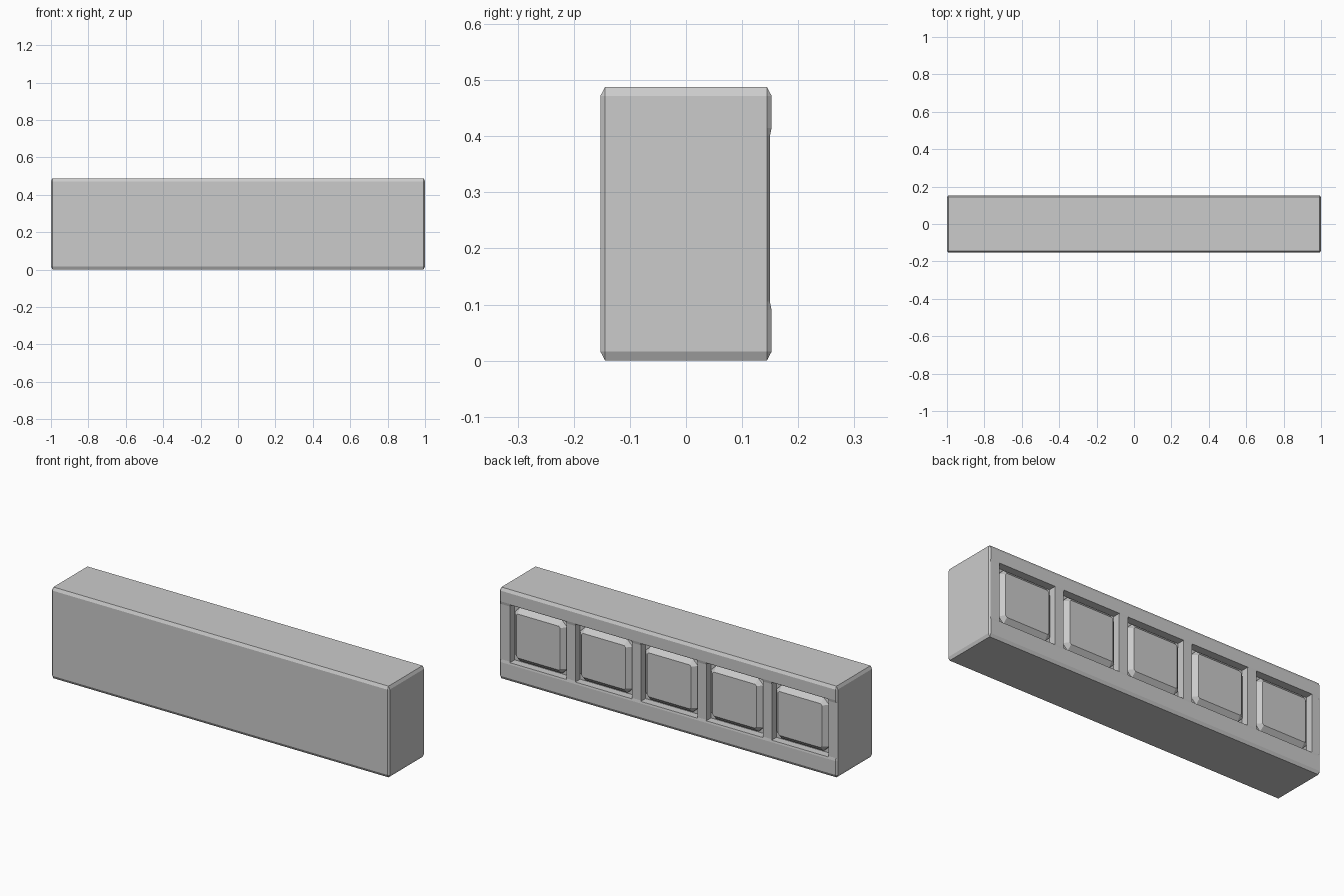
import bpy, bmesh

if "Cube" in bpy.data.objects:
    bpy.data.objects.remove(bpy.data.objects["Cube"])

PITCH, CENTRE = 0.3875, -0.005
OPEN_W, OPEN_Z0, OPEN_Z1 = 0.335, 0.10, 0.41


def finish(bm, name):
    bmesh.ops.remove_doubles(bm, verts=bm.verts, dist=1e-5)
    bmesh.ops.recalc_face_normals(bm, faces=bm.faces)
    mesh = bpy.data.meshes.new(name)
    bm.to_mesh(mesh)
    bm.free()
    obj = bpy.data.objects.new(name, mesh)
    bpy.context.collection.objects.link(obj)
    return obj


def loft(name, loops):
    """Skin a row of equal-length closed loops and cap both ends."""
    bm = bmesh.new()
    rings = [[bm.verts.new(p) for p in loop] for loop in loops]
    for a, b in zip(rings, rings[1:]):
        for i in range(len(a)):
            j = (i + 1) % len(a)
            bm.faces.new((a[i], a[j], b[j], b[i]))
    bm.faces.new(rings[0])
    bm.faces.new(rings[-1])
    return finish(bm, name)


def cut_corner_rect(cx, cz, w, h, c, y):
    w, h = w / 2, h / 2
    pts = [(w - c, h), (w, h - c), (w, c - h), (w - c, -h),
           (c - w, -h), (-w, c - h), (-w, h - c), (c - w, h)]
    return [(cx + x, y, cz + z) for x, z in pts]


# Long housing: chamfered section with a very shallow channel along the back
section = [(-0.144, 0), (0.144, 0), (0.1525, 0.016), (0.1525, 0.09),
           (0.1495, 0.105), (0.1495, 0.40), (0.1525, 0.415),
           (0.1525, 0.472), (0.144, 0.488), (-0.144, 0.488),
           (-0.1525, 0.472), (-0.1525, 0.016)]
end = [(max(-0.144, min(0.144, y)), max(0.016, min(0.472, z))) for y, z in section]
housing = loft("housing", [[(x, y, z) for y, z in s] for x, s in
                           ((-1, end), (-0.992, section), (0.992, section), (1, end))])

# Five rectangular pockets in the back
bm = bmesh.new()
for i in range(-2, 3):
    verts = bmesh.ops.create_cube(bm, size=1)["verts"]
    bmesh.ops.scale(bm, verts=verts, vec=(OPEN_W, 0.1, OPEN_Z1 - OPEN_Z0))
    bmesh.ops.translate(bm, verts=verts,
                        vec=(CENTRE + i * PITCH, 0.16, (OPEN_Z0 + OPEN_Z1) / 2))
cutter = finish(bm, "pocket_cutter")
cutter.hide_render = True
cutter.hide_viewport = True
mod = housing.modifiers.new("pockets", "BOOLEAN")
mod.object = cutter
mod.operation = "DIFFERENCE"
mod.solver = "EXACT"

# One bevelled square pad with cut corners in every pocket
for i in range(-2, 3):
    cx, cz = CENTRE + i * PITCH, (OPEN_Z0 + OPEN_Z1) / 2
    loft(f"pad_{i + 3}", [
        cut_corner_rect(cx, cz, 0.31, 0.285, 0.03, 0.105),
        cut_corner_rect(cx, cz, 0.31, 0.285, 0.03, 0.127),
        cut_corner_rect(cx, cz, 0.26, 0.235, 0.008, 0.150)])
